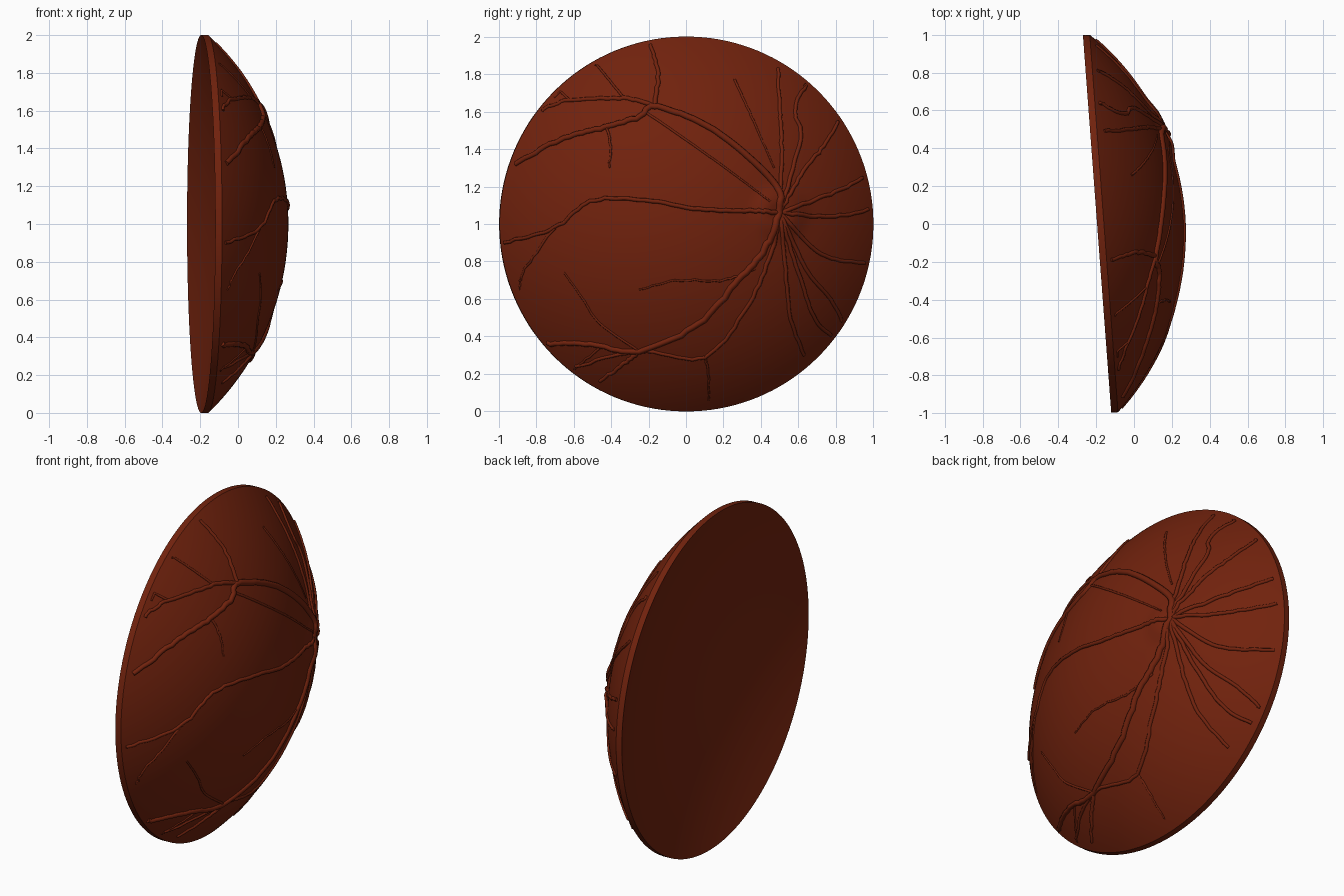
import bpy, bmesh, math, random
from mathutils import Vector, Matrix

random.seed(4)
default_cube = bpy.data.objects.get("Cube")
if default_cube:
    bpy.data.objects.remove(default_cube, do_unlink=True)

# Overall proportions of the tilted spherical cap with its hollow back
RIM = 0.036
HEIGHT = 0.423
HOLLOW = 0.168
TILT = math.atan(0.075)
BACK_X = -0.195
HUB = (0.5, 1.06)


def cap_radius(height):
    """Radius of the sphere whose cap of this height has a unit base."""
    return (1 + height ** 2) / (2 * height)


def cap_profile(height, base, rings):
    """Profile of a spherical cap from its edge to its pole."""
    radius = cap_radius(height)
    half = math.asin(1 / radius)
    angles = [half * (1 - i / rings) for i in range(rings + 1)]
    return [(base + height - radius + radius * math.cos(a), radius * math.sin(a))
            for a in angles]


sphere = cap_radius(HEIGHT)
axis = Vector((math.cos(TILT), math.sin(TILT), 0))
centre = Vector((BACK_X, 0, 1)) + axis * (RIM + HEIGHT - sphere)


def mound(y, z):
    """Soft swelling around the point where the vessels meet, with a small pit."""
    d = math.hypot(y - HUB[0], z - HUB[1])
    return 0.026 * math.exp(-(d / 0.13) ** 4) - 0.018 * math.exp(-(d / 0.05) ** 2)


def on_dome(y, z):
    """Point of the dome surface above a given y and z."""
    r = math.hypot(y, z - 1)
    if r > 0.975:
        y, z = y * 0.975 / r, 1 + (z - 1) * 0.975 / r
    dy, dz = y - centre.y, z - centre.z
    x = centre.x + math.sqrt(sphere ** 2 - dy * dy - dz * dz)
    return Vector((x + mound(y, z), y, z))


# One colour for everything
tissue = bpy.data.materials.new("deep red brown")
tissue.use_nodes = True
colour = (0.165, 0.016, 0.004, 1)
tissue.diffuse_color = colour
shader = next(n for n in tissue.node_tree.nodes if n.type == "BSDF_PRINCIPLED")
shader.inputs["Base Color"].default_value = colour
shader.inputs["Roughness"].default_value = 0.8


def smooth(obj, degrees):
    bpy.ops.object.select_all(action="DESELECT")
    obj.select_set(True)
    bpy.context.view_layer.objects.active = obj
    bpy.ops.object.shade_smooth_by_angle(angle=math.radians(degrees))


# Dome, narrow rim and hollow back, spun from one profile
bm = bmesh.new()
profile = cap_profile(HOLLOW, 0, 24)[::-1] + cap_profile(HEIGHT, RIM, 56)
points = [bm.verts.new((h, r, 0)) for h, r in profile]
edges = [bm.edges.new(pair) for pair in zip(points, points[1:])]
bmesh.ops.spin(bm, geom=points + edges, cent=(0, 0, 0), axis=(1, 0, 0),
               angle=math.tau, steps=144)
bmesh.ops.remove_doubles(bm, verts=bm.verts, dist=0.0005)
bmesh.ops.recalc_face_normals(bm, faces=bm.faces)
bm.transform(Matrix.Translation((BACK_X, 0, 1)) @ Matrix.Rotation(TILT, 4, "Z"))
for v in bm.verts:
    if v.co.x > 0:
        v.co.x += mound(v.co.y, v.co.z)
mesh = bpy.data.meshes.new("dome")
bm.to_mesh(mesh)
bm.free()
dome = bpy.data.objects.new("dome", mesh)
bpy.context.collection.objects.link(dome)
mesh.materials.append(tissue)
smooth(dome, 25)


def flowing(path, steps=9):
    """Smooth, slightly wandering line through a few (y, z) points."""
    pts = [Vector(p) for p in path]
    pts = [2 * pts[0] - pts[1]] + pts + [2 * pts[-1] - pts[-2]]
    line = []
    for a, b, c, d in zip(pts, pts[1:], pts[2:], pts[3:]):
        for i in range(steps):
            t = i / steps
            p = b + (c - a) * t / 2 + (2 * a - 5 * b + 4 * c - d) * t * t / 2
            p += (3 * b - a - 3 * c + d) * t ** 3 / 2
            wander = random.uniform(-1, 1) * 0.004
            line.append(p + Vector((wander, -wander)))
    return line + [pts[-2]]


def vessels(name, paths, thick, end):
    """Tapering ridges lying half sunk in the dome."""
    curve = bpy.data.curves.new(name, "CURVE")
    curve.dimensions = "3D"
    curve.bevel_depth = thick
    curve.bevel_resolution = 2
    curve.use_fill_caps = True
    for path in paths:
        line = flowing(path)
        spline = curve.splines.new("POLY")
        spline.points.add(len(line) - 1)
        for i, (point, p) in enumerate(zip(spline.points, line)):
            point.co = (*on_dome(p.x, p.y), 1)
            point.radius = 1 + (end - 1) * i / (len(line) - 1)
    curve.materials.append(tissue)
    obj = bpy.data.objects.new(name, curve)
    bpy.context.collection.objects.link(obj)
    bpy.ops.object.select_all(action="DESELECT")
    obj.select_set(True)
    bpy.context.view_layer.objects.active = obj
    bpy.ops.object.convert(target="MESH")
    smooth(bpy.context.view_layer.objects.active, 60)


# Long arching trunks above and below the middle
upper_fork = (-.17, 1.63)
lower_fork = (-.25, .32)
vessels("main_vessels", [
    [HUB, (.49, 1.19), (.32, 1.37), (.1, 1.53), upper_fork,
     (-.25, 1.57), (-.46, 1.51), (-.67, 1.45), (-.91, 1.32)],
    [HUB, (.42, .87), (.26, .68), (.07, .47), lower_fork,
     (-.51, .36), (-.75, .36)],
], 0.02, 0.7)

# Side branches of the trunks and the line across the middle
vessels("branch_vessels", [
    [upper_fork, (-.33, 1.67), (-.62, 1.66), (-.78, 1.61)],
    [upper_fork, (-.15, 1.8), (-.19, 1.96)],
    [HUB, (.37, 1.07), (.07, 1.08), (-.25, 1.13), (-.51, 1.12), (-.7, .98), (-.97, .9)],
    [lower_fork, (-.35, .24), (-.46, .16)],
    [HUB, (.45, .84), (.32, .55), (.1, .29), lower_fork, (-.59, .24)],
], 0.013, 0.7)

# Vessels fanning out to the near edge
vessels("fan_vessels", [[HUB] + path for path in (
    [(.51, 1.4), (.5, 1.61), (.49, 1.83)],
    [(.61, 1.45), (.58, 1.61), (.66, 1.78)],
    [(.6, 1.24), (.72, 1.4), (.82, 1.56)],
    [(.77, 1.16), (.96, 1.25)],
    [(.77, 1.04), (.99, 1.08)],
    [(.72, .84), (.96, .79)],
    [(.53, .76), (.56, .49), (.63, .3)],
    [(.61, .71), (.69, .49), (.78, .4)],
    [(.64, .76), (.77, .6), (.84, .47)],
)], 0.012, 0.8)

# Hair-thin twigs
vessels("fine_vessels", [
    [(-.33, 1.67), (-.46, 1.83), (-.5, 1.87)],
    [(-.62, 1.66), (-.7, 1.73), (-.77, 1.74)],
    [(-.22, 1.6), (.07, 1.4), (.29, 1.24), (.45, 1.12)],
    [(-.42, 1.51), (-.4, 1.4), (-.41, 1.3)],
    [(-.7, .98), (-.86, .76), (-.89, .65)],
    [lower_fork, (-.46, .47), (-.55, .6), (-.65, .74)],
    [(.1, .29), (.12, .2), (.12, .06)],
    [(.37, .76), (.2, .7), (-.03, .7), (-.25, .65)],
    [(-.46, .34), (-.62, .2)],
    [(.26, 1.77), (.36, 1.55), (.47, 1.3)],
], 0.007, 0.7)
